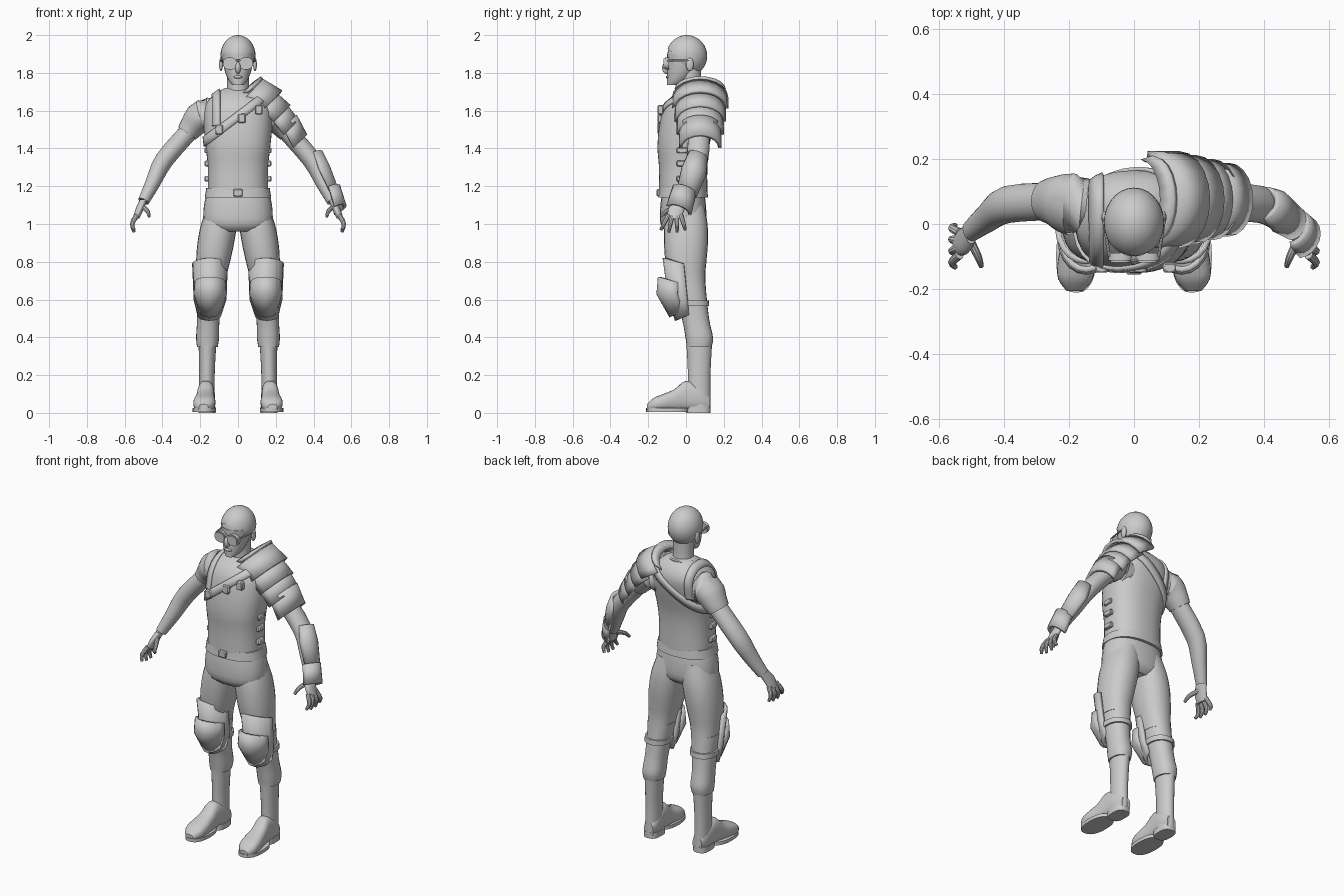
import bpy, bmesh, math
from mathutils import Vector, Matrix
from mathutils.bvhtree import BVHTree

if "Cube" in bpy.data.objects:
    bpy.data.objects.remove(bpy.data.objects["Cube"])

grey = bpy.data.materials.new("plain_grey")
grey.use_nodes = True
grey.diffuse_color = (0.6, 0.6, 0.6, 1)
grey.node_tree.nodes["Principled BSDF"].inputs["Base Color"].default_value = grey.diffuse_color
X, Y, Z = Matrix.Identity(3)
STEPS = 3
parts = []


def finish(name, bm, mirror=False, thickness=0, bevel=0):
    bmesh.ops.recalc_face_normals(bm, faces=bm.faces)
    mesh = bpy.data.meshes.new(name)
    bm.to_mesh(mesh)
    bm.free()
    mesh.materials.append(grey)
    part = bpy.data.objects.new(name, mesh)
    bpy.context.collection.objects.link(part)
    if mirror:
        part.modifiers.new("mirror", 'MIRROR').use_mirror_merge = False
    if thickness:
        solid = part.modifiers.new("thickness", 'SOLIDIFY')
        solid.thickness, solid.offset = thickness, 0
    if bevel:
        part.modifiers.new("bevel", 'BEVEL').width = bevel
    parts.append(part)
    return part


def smooth_rows(rows):
    """Catmull-Rom resampling of the rows of a loft."""
    padded = [rows[0]] + rows + [rows[-1]]
    result = []
    for before, start, end, after in zip(padded, padded[1:], padded[2:], padded[3:]):
        for step in range(STEPS):
            t = step / STEPS
            into, leaving = (end - before) / 2, (after - start) / 2
            curve = (end - start) * 3 - into * 2 - leaving
            result.append(start + into * t + curve * t ** 2
                          + (into + leaving - (end - start) * 2) * t ** 3)
    return result + [rows[-1]]


def grid(bm, rings, closed=False):
    verts = [[bm.verts.new(point) for point in ring] for ring in rings]
    for lower, upper in zip(verts, verts[1:]):
        for i in range(0 if closed else 1, len(lower)):
            bm.faces.new((lower[i - 1], lower[i], upper[i], upper[i - 1]))
    return verts


def loft(name, rows, flat=1, axis=None, ref=X, power=1, mirror=False, sides=24):
    """Skin (x, y, z, radius) rows; flat is depth over width."""
    rows = smooth_rows([Vector((*row, row[3] * flat)[:5]) for row in rows])
    rings = []
    for i, row in enumerate(rows):
        ahead, behind = rows[min(i + 1, len(rows) - 1)], rows[max(i - 1, 0)]
        tangent = axis or (ahead - behind).to_3d().normalized()
        wide = (ref - tangent * ref.dot(tangent)).normalized()
        deep = tangent.cross(wide)
        ring = []
        for k in range(sides):
            c, s = math.cos(math.tau * k / sides), math.sin(math.tau * k / sides)
            ring.append(Vector(row[:3])
                        + wide * row[3] * math.copysign(abs(c) ** power, c)
                        + deep * row[4] * math.copysign(abs(s) ** power, s))
        rings.append(ring)
    bm = bmesh.new()
    verts = grid(bm, rings, closed=True)
    bm.faces.new(verts[0])
    bm.faces.new(verts[-1])
    return finish(name, bm, mirror)


def column(name, path, profile, **options):
    """Upright loft of (height, radius) pairs whose centre follows a rule."""
    return loft(name, [(*path(z, r), z, r) for z, r in profile], axis=Z, **options)


def ellipsoid(name, centre, radii, mirror=False, cut=None):
    bm = bmesh.new()
    bmesh.ops.create_uvsphere(bm, u_segments=28, v_segments=18, radius=1)
    bmesh.ops.scale(bm, vec=radii, verts=bm.verts)
    bmesh.ops.translate(bm, vec=centre, verts=bm.verts)
    if cut:
        bmesh.ops.bisect_plane(bm, geom=bm.verts[:] + bm.edges[:] + bm.faces[:],
                               plane_co=cut[0], plane_no=cut[1], clear_inner=True)
    finish(name, bm, mirror)


def plate(name, rows, across, inward, along, depth=1, peak=0, mirror=False):
    """Curved armour plate; rows are a ridge point and half width."""
    rings = []
    for i, (x, y, z, width) in enumerate(rows):
        tip = peak * (1 - 2 * i / (len(rows) - 1))
        rings.append([])
        for k in range(11):
            angle = math.pi * (k / 10 - .5)
            rings[-1].append(Vector((x, y, z)) + across * width * math.sin(angle)
                             + inward * width * depth * (1 - math.cos(angle))
                             + along * tip * math.cos(angle))
    bm = bmesh.new()
    grid(bm, rings)
    finish(name, bm, mirror, thickness=.018)


def box(name, centre, size, mirror=False):
    bm = bmesh.new()
    bmesh.ops.create_cube(bm, size=1)
    bmesh.ops.scale(bm, vec=size, verts=bm.verts)
    bmesh.ops.translate(bm, vec=centre, verts=bm.verts)
    finish(name, bm, mirror, bevel=.005)


def strap(name, centre, side, half_width, reach):
    """Band laid on the vest where a plane cuts it."""
    normal = side.cross(Y)
    rings = []
    for k in range(41):
        angle = reach * (k / 20 - 1)
        ray = side * math.cos(angle) + Y * math.sin(angle)
        hits = [surface.ray_cast(centre + normal * offset + ray, -ray)[0]
                for offset in (-half_width, 0, half_width)]
        if all(hits):
            rings.append([hit + ray * .005 for hit in hits])
    bm = bmesh.new()
    grid(bm, rings)
    finish(name, bm, thickness=.014)


# Centre lines of the body as rules
def spine(z, radius):
    return 0, max(-.015, (z - 1.5) / 5)


def leg_line(z, radius):
    return .165 - .065 * z ** 3, min(.07, max(0, .15 - z / 5))


def face_line(z, radius):
    return 0, radius * 1.1 - .1


# Torso, belt and hips
vest = column("vest", spine, [(1.16, .16), (1.3, .16), (1.4, .17), (1.5, .18), (1.6, .18),
                              (1.65, .16), (1.69, .12), (1.72, .07)], flat=.8, power=.85, sides=40)
column("trouser_hips", spine, [(1.19, .16), (1.1, .18), (1, .18), (.96, .13)], flat=.67, power=.85)
column("belt", spine, [(1.14, .176), (1.19, .168)], flat=.75, power=.85, sides=40)
column("vest_collar", spine, [(1.67, .09), (1.715, .08)], flat=.85)
box("belt_buckle", (0, -.145, 1.165), (.05, .02, .04))

# Straps, pouches and buckles
surface = BVHTree.FromPolygons([v.co for v in vest.data.vertices],
                               [face.vertices[:] for face in vest.data.polygons])
strap("diagonal_strap", Vector((0, 0, 1.57)), Vector((.8, 0, .6)), .022, math.pi)
strap("shoulder_strap", Vector((-.115, 0, 1.5)), Z, .02, math.pi * .45)
for x in (-.1, .02, .11):
    box("chest_pouch", (x, -.135, 1.55 + x / 2), (.04, .03, .05))
for z in (1.24, 1.32, 1.39):
    box("side_buckle", (.165, -.02, z), (.025, .06, .03), mirror=True)
box("shoulder_clip", (-.105, .05, 1.69), (.03, .06, .025))

# Head and neck
column("face", face_line, [(1.735, .03), (1.76, .05), (1.81, .07), (1.9, .088)], flat=1.1)
ellipsoid("skull", (0, .004, 1.89), (.088, .103, .103))
ellipsoid("hair", (0, .004, 1.89), (.093, .108, .11),
          cut=(Vector((0, -.1, 1.93)), Vector((0, .6, .8))))
loft("neck", [(0, .03, 1.64, .07), (0, .025, 1.72, .058), (0, .02, 1.82, .06)], axis=Z)
ellipsoid("nose", (0, -.104, 1.826), (.015, .022, .032))
ellipsoid("mouth", (0, -.095, 1.778), (.025, .012, .008))
ellipsoid("ear", (.09, .02, 1.845), (.01, .02, .035), mirror=True)

# Glasses
for label, radius, front in (("rim", .037, -.112), ("lens", .031, -.118)):
    loft("glasses_" + label, [(.042, y, 1.85, radius) for y in (-.09, front)],
         flat=.88, power=.85, mirror=True)
box("glasses_bridge", (0, -.11, 1.865), (.03, .01, .01))
loft("glasses_temple", [(.076, -.1, 1.865, .005), (.094, .02, 1.865, .005)], sides=8, mirror=True)

# Arms
loft("sleeve", [(.1, .05, 1.57, .08), (.19, .06, 1.57, .085), (.24, .07, 1.52, .068),
                (.27, .07, 1.48, .057)], flat=1.15, mirror=True)
loft("arm", [(.25, .07, 1.5, .05), (.39, .06, 1.34, .05), (.45, .02, 1.22, .04),
             (.5, -.02, 1.12, .03)], flat=1.15, mirror=True)

# Hands
loft("palm", [(.5, -.02, 1.13, .02), (.52, -.05, 1.08, .022), (.54, -.06, 1.03, .018)],
     flat=2, axis=-Z, mirror=True)
for k, label in enumerate(("index", "middle", "ring", "little")):
    knuckle = -.095 + k * .023
    fan = (k - 1.9) * .02
    loft(label + "_finger", [(.537, knuckle, 1.045, .014), (.56, knuckle + fan * .6, 1, .012),
                             (.55, knuckle + fan, .95 + abs(k - 1.5) / 80, .008)],
         sides=10, mirror=True)
loft("thumb", [(.505, -.05, 1.09, .014), (.48, -.1, 1.07, .012), (.47, -.13, 1.04, .008)],
     sides=10, mirror=True)

# Legs and knee pads
column("trouser_leg", leg_line, [(1.1, .08), (1, .095), (.9, .097), (.8, .09), (.7, .077), (.5, .06),
                                 (.4, .061), (.35, .055)], flat=1.2, power=.9, mirror=True)
for z in (.67, .58):
    column("knee_strap", leg_line, [(z - .015, .075), (z + .015, .078)],
           flat=1.15, power=.9, mirror=True)
plate("thigh_pad", [(.148, -.115, .79, .086), (.148, -.085, .6, .078), (.152, -.05, .52, .055)],
      X, Y, Z, depth=1.2, peak=.03, mirror=True)
plate("knee_pad", [(.147, -.14, .69, .076), (.147, -.148, .63, .08), (.15, -.08, .54, .05)],
      X, Y, Z, depth=1.3, peak=.03, mirror=True)

# Boots
column("boot_shaft", leg_line, [(.37, .047), (.2, .041), (.03, .042)], flat=1.45, mirror=True)
loft("boot_foot", [(.17 - y * .06, y, height + .01, width, height) for y, width, height in
                   ((.126, .03, .04), (.08, .044, .065), (0, .045, .08), (-.06, .05, .058),
                    (-.12, .058, .045), (-.17, .053, .035), (-.206, .025, .018))],
     axis=Y, power=.8, mirror=True)
loft("boot_sole", [(.178, -.1, z, .062) for z in (.006, .026)], flat=1.8, axis=Z, power=.85, mirror=True)
loft("boot_heel", [(.165, .065, z, .045) for z in (0, .035)], flat=1.45, axis=Z, power=.7, mirror=True)

# Left shoulder armour: four plates stepping down the arm
inward, down = (-X - Z).normalized(), (X - Z).normalized()
plate("neck_guard", [(.085, .075, 1.745, .12), (.128, .075, 1.775, .132)], Y, inward, down, depth=.7)
for k in range(4):
    x, z, width = .13 + k * .058, 1.76 - k * .062, .14 - k * .012
    plate("shoulder_plate", [(x, .075, z, width), (x + .1 - k * .015, .075, z - .06 - k * .015, width)],
          Y, inward, down, depth=.9)

# Left forearm armour
along = Vector((.1, -.08, -.21)).normalized()
inward = (along * along.x - X).normalized()
across = along.cross(inward)
plate("forearm_guard", [(.44, .07, 1.38, .045), (.48, .05, 1.3, .06), (.525, .01, 1.18, .048)],
      across, inward, along)
plate("wrist_guard", [(.533, 0, 1.2, .058), (.566, -.03, 1.095, .062)], across, inward, along)

# Smooth shading with sharp edges kept
bpy.ops.object.select_all(action='DESELECT')
for part in parts:
    part.select_set(True)
bpy.context.view_layer.objects.active = vest
bpy.ops.object.shade_smooth_by_angle(angle=math.radians(35))
